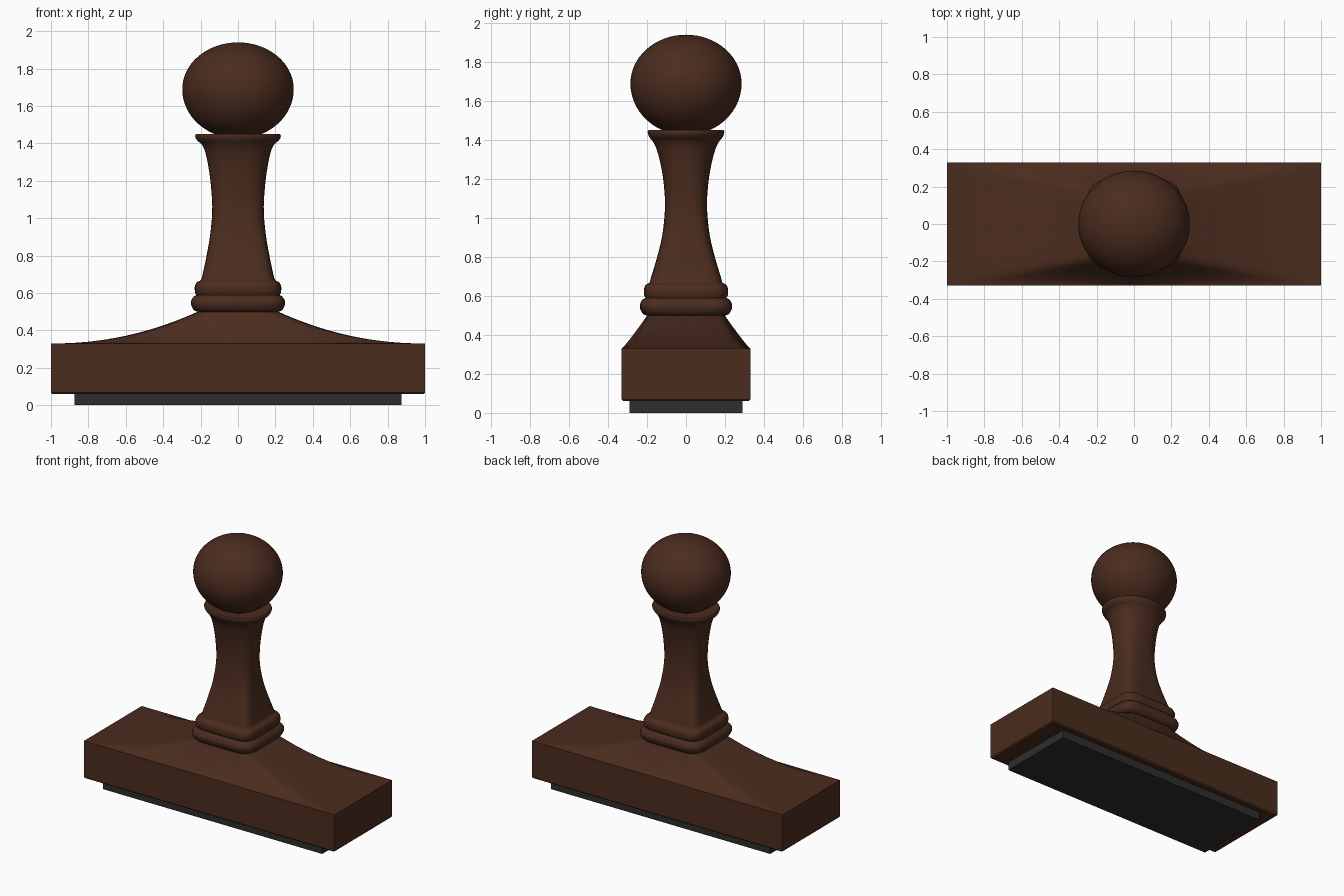
import bpy, bmesh, math

if "Cube" in bpy.data.objects:
    bpy.data.objects.remove(bpy.data.objects["Cube"])

N = 20  # points per side of each cross-section
# unit-square perimeter, evenly spaced by angle, shared by every ring
side = [math.tan(math.pi / 4 * (2 * i / N - 1)) for i in range(N)]
SQUARE = ([(s, -1) for s in side] + [(1, s) for s in side]
          + [(-s, 1) for s in side] + [(-1, -s) for s in side])


def material(name, color):
    m = bpy.data.materials.new(name)
    m.diffuse_color = color
    m.use_nodes = True
    m.node_tree.nodes["Principled BSDF"].inputs["Base Color"].default_value = m.diffuse_color
    return m


def ring(a, b, z, p):
    """Superellipse ring of half sizes a, b; p=None gives a rectangle."""
    pts = []
    for u, v in SQUARE:
        k = 1 if p is None else (abs(u) ** p + abs(v) ** p) ** (1 / p)
        pts.append((a * u / k, b * v / k, z))
    return pts


def loft(name, rings, mat, angle=40):
    bm = bmesh.new()
    loops = [[bm.verts.new(c) for c in r] for r in rings]
    n = len(SQUARE)
    for lo, hi in zip(loops, loops[1:]):
        for i in range(n):
            j = (i + 1) % n
            bm.faces.new((lo[i], lo[j], hi[j], hi[i]))
    bm.faces.new(loops[0][::-1])
    bm.faces.new(loops[-1])
    bmesh.ops.recalc_face_normals(bm, faces=bm.faces)
    me = bpy.data.meshes.new(name)
    bm.to_mesh(me)
    bm.free()
    ob = bpy.data.objects.new(name, me)
    bpy.context.collection.objects.link(ob)
    me.materials.append(mat)
    bpy.ops.object.select_all(action='DESELECT')
    ob.select_set(True)
    bpy.context.view_layer.objects.active = ob
    bpy.ops.object.shade_smooth_by_angle(angle=math.radians(angle))
    return ob


def catmull(rows, steps):
    """Smooth curve through the profile rows."""
    out = []
    for i in range(len(rows) - 1):
        q0, q1 = rows[max(i - 1, 0)], rows[i]
        q2, q3 = rows[i + 1], rows[min(i + 2, len(rows) - 1)]
        for s in range(steps):
            t = s / steps
            out.append([0.5 * (2 * b + (c - a) * t + (2 * a - 5 * b + 4 * c - d) * t * t
                               + (3 * b - a - 3 * c + d) * t ** 3)
                        for a, b, c, d in zip(q0, q1, q2, q3)])
    return out + [list(rows[-1])]


wood = material("dark_wood", (0.07, 0.025, 0.013, 1))
rubber = material("black_rubber", (0.027, 0.027, 0.029, 1))

# rubber printing pad
loft("rubber_pad", [ring(0.875, 0.29, z, None) for z in (0, 0.07)], rubber)

# base block with a mound sweeping up to the neck
base = [ring(0.992, 0.322, 0.06, None), ring(1, 0.33, 0.068, None), ring(1, 0.33, 0.33, None)]
outer, neck = ring(1, 0.33, 0, None), ring(0.205, 0.195, 0, 5.5)
STEPS = 16
for s in range(1, STEPS + 1):
    t = 1 - s / STEPS
    row = []
    for o, n in zip(outer, neck):
        k = 1.1 + abs(o[0]) ** 0.8
        row.append((n[0] + (o[0] - n[0]) * t, n[1] + (o[1] - n[1]) * t,
                    0.33 + 0.175 * (1 - t) ** k))
    base.append(row)
loft("base_block", base, wood)

# turned handle: half width x, half depth y, height, squareness
profile = [
    (0.205, 0.195, 0.497, 5.5), (0.235, 0.22, 0.508, 5.5), (0.25, 0.235, 0.535, 5.5),
    (0.25, 0.235, 0.56, 5.5), (0.235, 0.222, 0.582, 5.5), (0.224, 0.208, 0.59, 5.5),
    (0.23, 0.215, 0.605, 5.5), (0.231, 0.216, 0.635, 5.5), (0.22, 0.205, 0.658, 5.8),
    (0.2, 0.188, 0.668, 6), (0.189, 0.178, 0.7, 6), (0.168, 0.148, 0.8, 5),
    (0.149, 0.122, 0.91, 4), (0.138, 0.109, 1.03, 3.2), (0.141, 0.11, 1.13, 2.8),
    (0.154, 0.125, 1.25, 2.5), (0.174, 0.15, 1.35, 2.3), (0.194, 0.172, 1.395, 2.2),
    (0.215, 0.186, 1.412, 2.1), (0.228, 0.195, 1.432, 2.1), (0.226, 0.195, 1.448, 2.1),
    (0.21, 0.18, 1.45, 2.1), (0.12, 0.11, 1.445, 2.1),
]
loft("handle_stem", [ring(*row) for row in catmull(profile, 3)], wood)

# ball grip, slightly flattened top and bottom
bpy.ops.mesh.primitive_uv_sphere_add(segments=64, ring_count=32, radius=1, location=(0, 0, 1.69))
ball = bpy.context.object
ball.name = "ball_grip"
for v in ball.data.vertices:
    v.co.x *= 0.298
    v.co.y *= 0.285
    v.co.z *= 0.25 if v.co.z > 0 else 0.265
ball.data.materials.append(wood)
bpy.ops.object.shade_smooth_by_angle(angle=math.radians(40))
